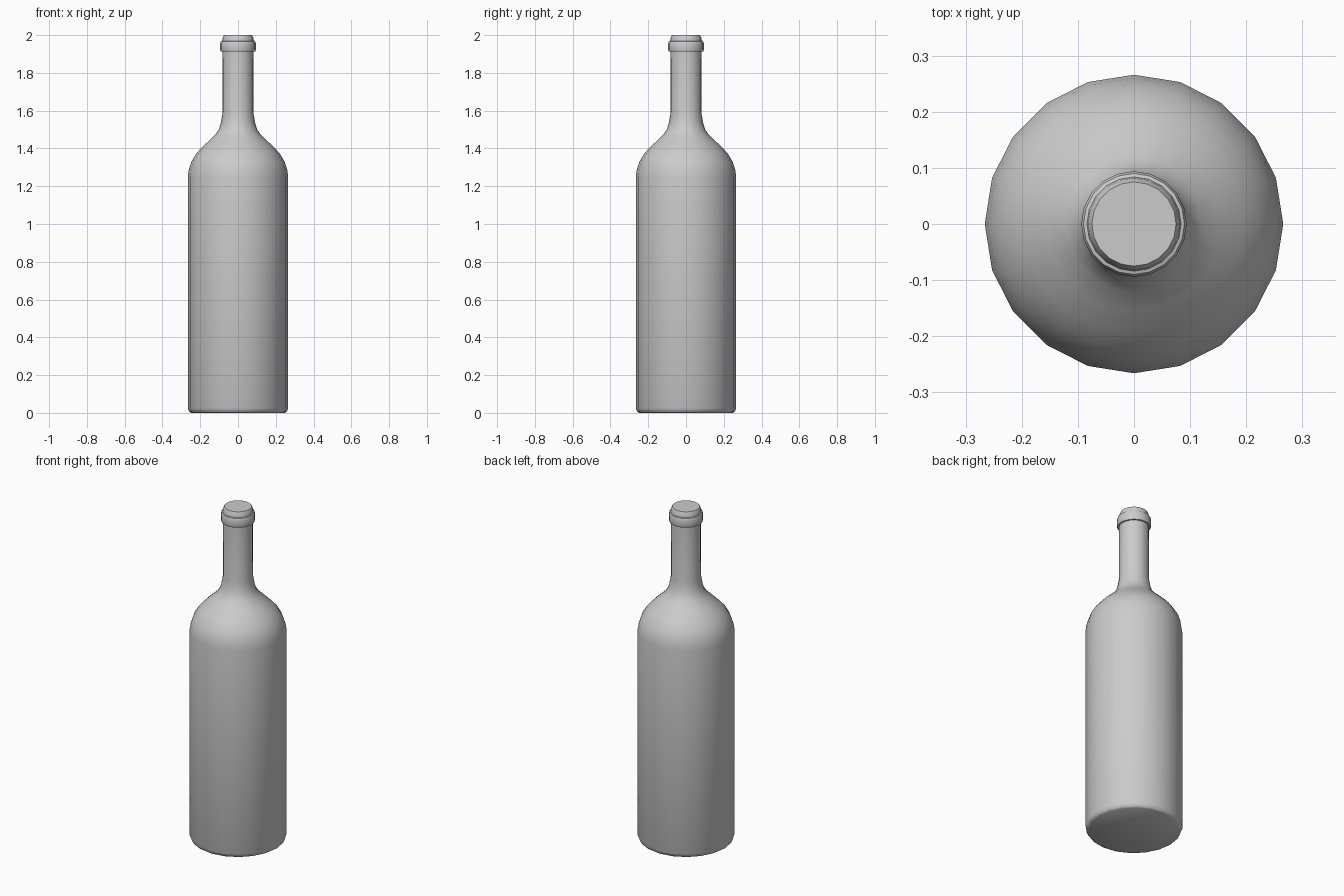
import bpy, bmesh, math

if "Cube" in bpy.data.objects:
    bpy.data.objects.remove(bpy.data.objects["Cube"])

SIDES = 20


def lathe(name, profile):
    """Revolve an (r, z) profile around z and cap both ends."""
    bm = bmesh.new()
    rings = []
    for r, z in profile:
        rings.append([bm.verts.new((r * math.cos(math.tau * i / SIDES),
                                    r * math.sin(math.tau * i / SIDES), z))
                      for i in range(SIDES)])
    for a, b in zip(rings, rings[1:]):
        for i in range(SIDES):
            j = (i + 1) % SIDES
            bm.faces.new((a[i], a[j], b[j], b[i]))
    bm.faces.new(rings[0][::-1])
    bm.faces.new(rings[-1])
    mesh = bpy.data.meshes.new(name)
    bm.to_mesh(mesh)
    bm.free()
    obj = bpy.data.objects.new(name, mesh)
    bpy.context.collection.objects.link(obj)
    bpy.ops.object.select_all(action='DESELECT')
    obj.select_set(True)
    bpy.context.view_layer.objects.active = obj
    bpy.ops.object.shade_smooth_by_angle(angle=math.radians(40))
    return obj


# Whole bottle: base, body, shoulder, neck, collar and closed mouth
lathe("bottle", [
    (0.248, 0.0), (0.258, 0.006), (0.266, 0.025),    # base edge
    (0.266, 1.25), (0.260, 1.29), (0.247, 1.33),     # body into shoulder
    (0.223, 1.37), (0.195, 1.402), (0.155, 1.44),
    (0.121, 1.472), (0.102, 1.50), (0.092, 1.53),    # shoulder into neck
    (0.083, 1.58), (0.082, 1.912),                   # neck
    (0.091, 1.912), (0.094, 1.92), (0.094, 1.958),   # collar
    (0.090, 1.967), (0.084, 1.969), (0.082, 1.985),  # step above collar
    (0.075, 2.0),                                    # mouth
])
